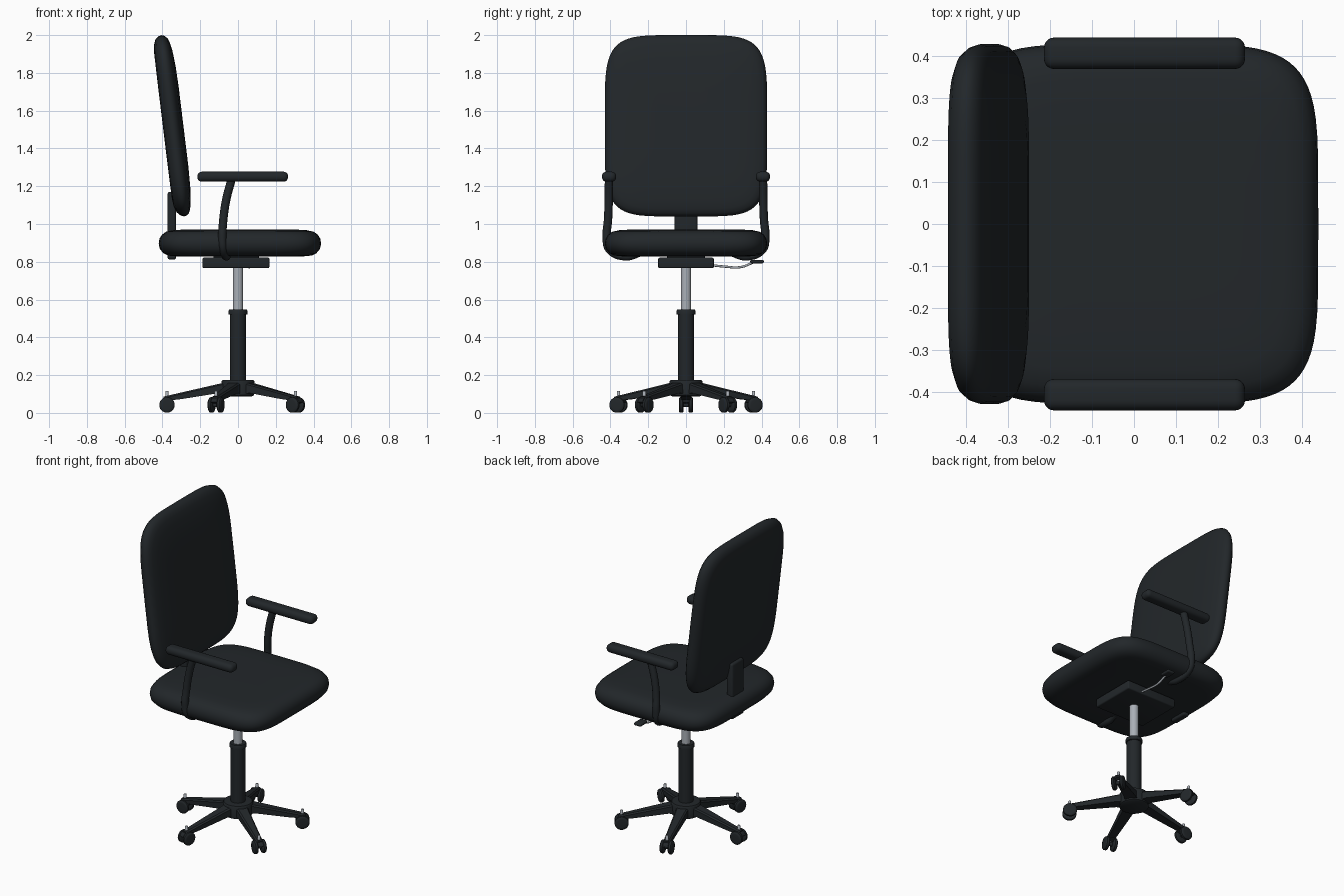
import bpy, bmesh, math
from mathutils import Vector, Matrix

if "Cube" in bpy.data.objects:
    bpy.data.objects.remove(bpy.data.objects["Cube"])


def material(name, rgb):
    m = bpy.data.materials.new(name)
    m.diffuse_color = (*rgb, 1)
    m.use_nodes = True
    m.node_tree.nodes["Principled BSDF"].inputs["Base Color"].default_value = m.diffuse_color
    return m


DARK = material("dark_plastic", (0.016, 0.020, 0.023))
METAL = material("steel", (0.40, 0.43, 0.47))


def finish(ob, mat, angle=40):
    ob.data.materials.append(mat)
    bpy.ops.object.select_all(action='DESELECT')
    ob.select_set(True)
    bpy.context.view_layer.objects.active = ob
    bpy.ops.object.shade_smooth_by_angle(angle=math.radians(angle))
    return ob


def from_bmesh(name, bm, mat, angle=40):
    bmesh.ops.recalc_face_normals(bm, faces=bm.faces)
    me = bpy.data.meshes.new(name)
    bm.to_mesh(me)
    bm.free()
    ob = bpy.data.objects.new(name, me)
    bpy.context.collection.objects.link(ob)
    return finish(ob, mat, angle)


def loft(rings):
    bm = bmesh.new()
    loops = [[bm.verts.new(p) for p in ring] for ring in rings]
    n = len(loops[0])
    for a, b in zip(loops, loops[1:]):
        for i in range(n):
            j = (i + 1) % n
            bm.faces.new((a[i], a[j], b[j], b[i]))
    bm.faces.new(loops[0])
    bm.faces.new(loops[-1])
    return bm


def cushion(name, a, b, layers, place, n=72):
    """Superellipse outline stacked in (inset, height) layers."""
    rings = []
    for inset, t in layers:
        ring = []
        for i in range(n):
            c, s = math.cos(2 * math.pi * i / n), math.sin(2 * math.pi * i / n)
            u = math.copysign(abs(c) ** 0.4, c) * (a - inset)
            v = math.copysign(abs(s) ** 0.4, s) * (b - inset)
            ring.append(place(u, v, t))
        rings.append(ring)
    return from_bmesh(name, loft(rings), DARK, 60)


def lathe(name, profile, mat, matrix=Matrix(), n=32):
    """Revolve (radius, z) profile about z."""
    rings = [[matrix @ Vector((r * math.cos(2 * math.pi * i / n),
                               r * math.sin(2 * math.pi * i / n), z))
              for i in range(n)] for r, z in profile]
    return from_bmesh(name, loft(rings), mat)


def box(name, lo, hi, bevel, segments=3):
    lo, hi = Vector(lo), Vector(hi)
    bm = bmesh.new()
    bmesh.ops.create_cube(bm, size=1)
    bmesh.ops.scale(bm, vec=hi - lo, verts=bm.verts)
    bmesh.ops.translate(bm, vec=(lo + hi) / 2, verts=bm.verts)
    bmesh.ops.bevel(bm, geom=bm.edges[:], offset=bevel, segments=segments,
                    profile=0.5, affect='EDGES')
    return from_bmesh(name, bm, DARK)


def tube(name, points, radius, mat):
    cu = bpy.data.curves.new(name, 'CURVE')
    cu.dimensions = '3D'
    cu.bevel_depth = radius
    cu.bevel_resolution = 4
    cu.use_fill_caps = True
    cu.resolution_u = 8
    sp = cu.splines.new('BEZIER')
    sp.bezier_points.add(len(points) - 1)
    for bp, p in zip(sp.bezier_points, points):
        bp.co = p
        bp.handle_left_type = bp.handle_right_type = 'AUTO'
    ob = bpy.data.objects.new(name, cu)
    bpy.context.collection.objects.link(ob)
    bpy.ops.object.select_all(action='DESELECT')
    ob.select_set(True)
    bpy.context.view_layer.objects.active = ob
    bpy.ops.object.convert(target='MESH')
    return finish(bpy.context.view_layer.objects.active, mat)


# Seat cushion
cushion("seat", 0.43, 0.43,
        [(0.22, 0.828), (0.09, 0.829), (0.05, 0.833), (0.025, 0.845), (0.006, 0.868),
         (0, 0.895), (0.004, 0.922), (0.018, 0.944), (0.04, 0.959), (0.08, 0.968),
         (0.15, 0.971), (0.26, 0.972)],
        lambda u, v, t: (0.01 + u, v, t))

# Tilted backrest, gently bulged to the front
cushion("backrest", 0.43, 0.48,
        [(0.25, -0.053), (0.09, -0.052), (0.05, -0.047), (0.022, -0.036), (0.006, -0.018),
         (0, 0), (0.005, 0.016), (0.018, 0.029), (0.04, 0.038), (0.08, 0.046),
         (0.16, 0.053), (0.27, 0.056)],
        lambda u, v, t: (-0.345 - 0.122 * v + t, u, 1.52 + v))

# Spine joining seat and backrest
box("back_spine", (-0.373, -0.06, 0.812), (-0.328, 0.06, 1.17), 0.012)

# Tilt mechanism plate under the seat
box("seat_plate", (-0.188, -0.147, 0.766), (0.166, 0.147, 0.822), 0.008)
box("plate_mount", (-0.13, -0.10, 0.81), (0.11, 0.10, 0.84), 0.004)

# Arm pads and curved supports
for s, side in ((-1, "right"), (1, "left")):
    y0, y1 = sorted((s * 0.37, s * 0.445))
    box(f"arm_pad_{side}", (-0.215, y0, 1.224), (0.265, y1, 1.277), 0.024, 5)
    tube(f"arm_support_{side}",
         [(x, s * y, z) for x, y, z in
          ((-0.033, 0.408, 1.24), (-0.062, 0.409, 1.13), (-0.078, 0.413, 1.02),
           (-0.083, 0.420, 0.93), (-0.078, 0.405, 0.865), (-0.062, 0.32, 0.828),
           (-0.06, 0.24, 0.85))], 0.022, DARK)

# Height lever
tube("lever_rod", [(0.06, 0.12, 0.784), (0.06, 0.20, 0.775), (0.06, 0.29, 0.772),
                   (0.06, 0.36, 0.798)], 0.006, METAL)
box("lever_handle", (0.035, 0.34, 0.792), (0.085, 0.412, 0.81), 0.007)

# Gas lift and column
lathe("gas_lift", [(0.027, 0.45), (0.027, 0.78)], METAL)
lathe("column", [(0.043, 0.12), (0.043, 0.52), (0.049, 0.522), (0.049, 0.542),
                 (0.046, 0.547), (0.028, 0.547)], DARK)
lathe("base_hub", [(0.075, 0.088), (0.085, 0.094), (0.088, 0.165), (0.083, 0.173),
                   (0.05, 0.175)], DARK)

# Five legs with twin-wheel casters
R = 0.376
wheel_profile = [(0.026, -0.012), (0.036, -0.011), (0.041, -0.006), (0.041, 0.006),
                 (0.036, 0.011), (0.026, 0.012)]
for k in range(5):
    rot = Matrix.Rotation(math.radians(36 + 72 * k), 4, 'Z')
    rings = []
    for r, w, lo, hi in ((0.05, 0.038, 0.10, 0.166), (0.10, 0.034, 0.105, 0.154),
                         (0.30, 0.024, 0.073, 0.108), (0.395, 0.020, 0.062, 0.086)):
        c = 0.008
        rings.append([rot @ Vector((r, y, z)) for y, z in
                      ((-w, lo), (w, lo), (w, hi - c), (w - c, hi), (c - w, hi), (-w, hi - c))])
    from_bmesh(f"base_leg_{k + 1}", loft(rings), DARK, 30)

    lathe(f"caster_pin_{k + 1}", [(0.009, 0.05), (0.009, 0.112), (0.006, 0.116)], METAL,
          rot @ Matrix.Translation((R, 0, 0)), 16)
    axle = rot @ Matrix.Translation((R, 0, 0.042)) @ Matrix.Rotation(math.pi / 2, 4, 'X')
    lathe(f"caster_axle_{k + 1}", [(0.012, -0.026), (0.012, 0.026)], DARK, axle, 16)
    for s, side in ((-1, "a"), (1, "b")):
        lathe(f"caster_wheel_{k + 1}{side}", wheel_profile, DARK,
              axle @ Matrix.Translation((0, 0, s * 0.025)), 24)
    # Hood over the wheels
    hood = []
    for y in (-0.016, 0.016):
        arc = [math.radians(20 + 140 * i / 10) for i in range(11)]
        pts = [(0.040 * math.cos(a), 0.040 * math.sin(a)) for a in arc]
        pts += [(0.020 * math.cos(a), 0.020 * math.sin(a)) for a in reversed(arc)]
        hood.append([rot @ Vector((R + x, y, 0.043 + z)) for x, z in pts])
    from_bmesh(f"caster_hood_{k + 1}", loft(hood), DARK)
